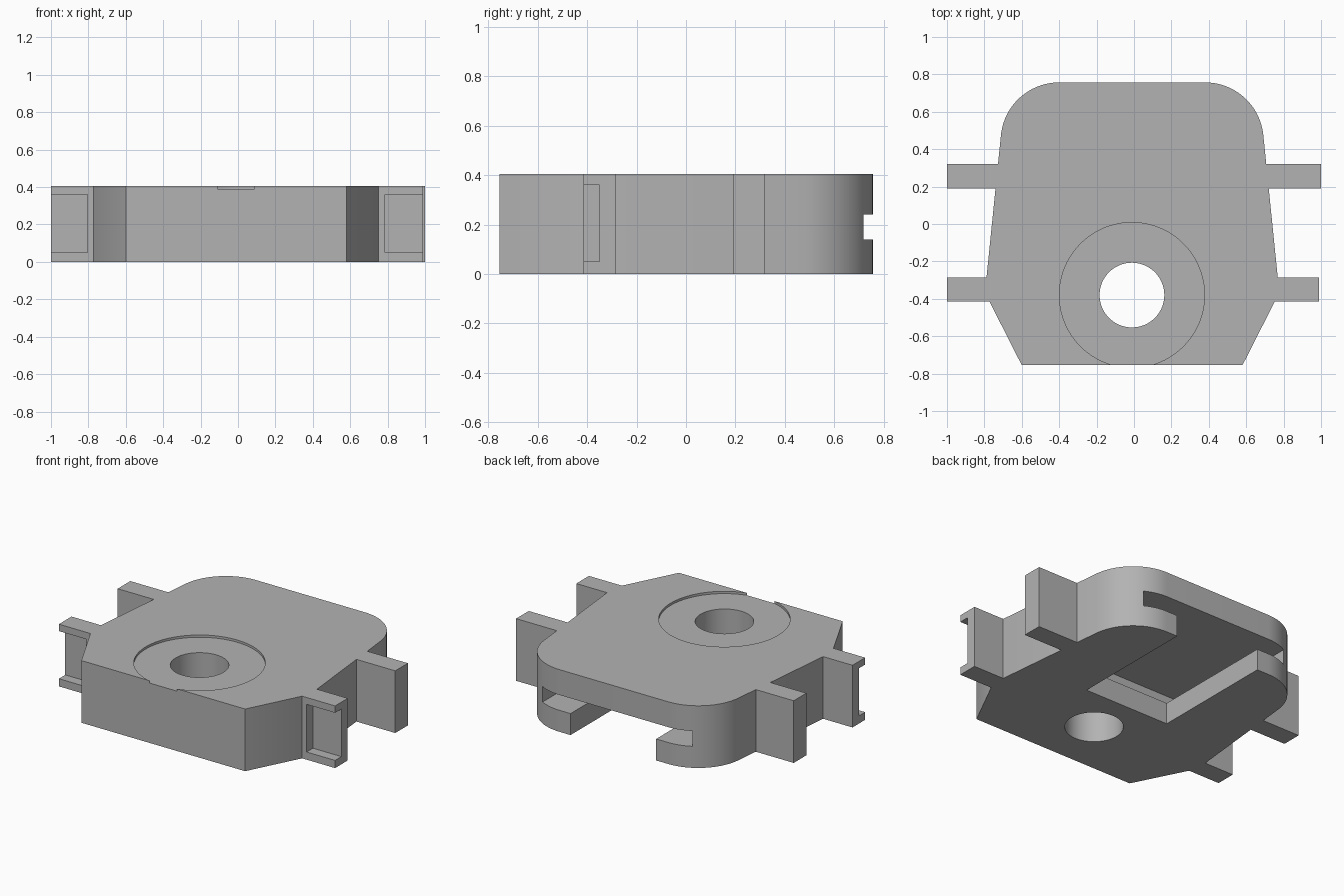
import bpy, bmesh, math

if "Cube" in bpy.data.objects:
    bpy.data.objects.remove(bpy.data.objects["Cube"], do_unlink=True)

HEIGHT = 0.405
CX = -0.01          # centre line of the body

grey = bpy.data.materials.new("plain grey")
grey.use_nodes = True
grey.diffuse_color = (0.45, 0.45, 0.45, 1)
grey.node_tree.nodes["Principled BSDF"].inputs["Base Color"].default_value = grey.diffuse_color


def prism(name, outline, z0, z1):
    """Extrude a flat outline between two heights."""
    bm = bmesh.new()
    base = bm.faces.new([bm.verts.new((x, y, z0)) for x, y in outline])
    top = bmesh.ops.extrude_face_region(bm, geom=[base])["geom"]
    verts = [v for v in top if isinstance(v, bmesh.types.BMVert)]
    bmesh.ops.translate(bm, verts=verts, vec=(0, 0, z1 - z0))
    bmesh.ops.recalc_face_normals(bm, faces=bm.faces)
    mesh = bpy.data.meshes.new(name)
    bm.to_mesh(mesh)
    bm.free()
    mesh.materials.append(grey)
    obj = bpy.data.objects.new(name, mesh)
    bpy.context.collection.objects.link(obj)
    return obj


def rect(x0, x1, y0, y1):
    return [(x0, y0), (x1, y0), (x1, y1), (x0, y1)]


def circle(x, y, r, n=96):
    return [(x + r * math.cos(2 * math.pi * i / n),
             y + r * math.sin(2 * math.pi * i / n)) for i in range(n)]


def select(obj):
    bpy.ops.object.select_all(action="DESELECT")
    obj.select_set(True)
    bpy.context.view_layer.objects.active = obj


def cut(obj, cutter):
    """Subtract the cutter, then throw it away."""
    cutter.hide_render = True
    mod = obj.modifiers.new("cut", "BOOLEAN")
    mod.operation, mod.solver, mod.object = "DIFFERENCE", "EXACT", cutter
    select(obj)
    bpy.ops.object.modifier_apply(modifier=mod.name)
    bpy.data.objects.remove(cutter, do_unlink=True)


def side(y):
    """Half width of the tapering body side."""
    return 0.7785 - 0.1016 * (y + 0.285)


# Body outline: chamfered front, tapering sides, rounded back corners
R, ARC_X, BACK = 0.313, 0.39, 0.757
half = [(0.59, -0.755), (0.7625, -0.415), (side(-0.285), -0.285)]
for i in range(25):
    a = math.radians(5.8 + (90 - 5.8) * i / 24)
    half.append((ARC_X + R * math.cos(a), BACK - R + R * math.sin(a)))
outline = [(CX + x, y) for x, y in half] + [(CX - x, y) for x, y in reversed(half)]
body = prism("body", outline, 0, HEIGHT)

# Shallow round recess and through hole
cut(body, prism("recess_cutter", circle(-0.011, -0.38, 0.388), 0.39, 0.6))
cut(body, prism("hole_cutter", circle(-0.011, -0.38, 0.173), -0.2, 0.6))

# T-slot underneath, open to the back
cut(body, prism("slot_cutter", rect(CX - 0.54, CX + 0.54, -0.145, 1), 0.14, 0.24))
cut(body, prism("slot_mouth_cutter", rect(CX - 0.305, CX + 0.312, -0.075, 1), -0.2, 0.2))

# Side arms: plain at the back, hollowed at the front
for sign, label in ((1, "left"), (-1, "right")):
    back_end, front_end = (1.0, 0.99) if sign > 0 else (-1.0, -1.0)
    prism("back_arm_" + label,
          [(CX + sign * side(0.19), 0.19), (back_end, 0.19),
           (back_end, 0.32), (CX + sign * side(0.32), 0.32)], 0, HEIGHT)
    arm = prism("front_arm_" + label,
                [(CX + sign * 0.7625, -0.415), (front_end, -0.415),
                 (front_end, -0.285), (CX + sign * side(-0.285), -0.285)], 0, HEIGHT)
    inner = CX + sign * 0.795
    cut(arm, prism("pocket_cutter",
                   rect(min(inner, sign * 1.2), max(inner, sign * 1.2), -0.6, -0.35),
                   0.05, 0.36))

select(body)
bpy.ops.object.shade_smooth_by_angle(angle=math.radians(25))
